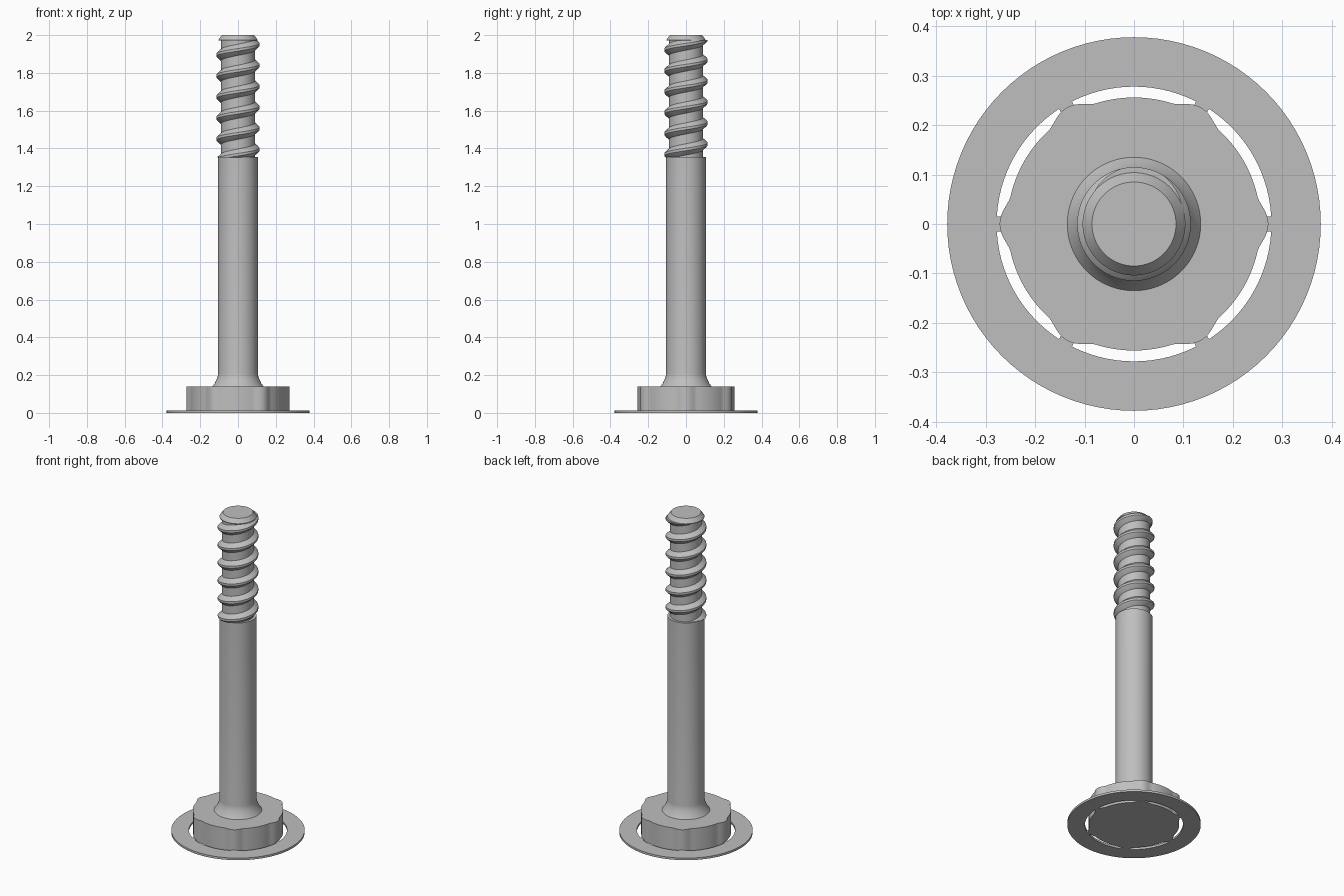
import bpy, bmesh
from math import cos, sin, pi, radians, tau

if "Cube" in bpy.data.objects:
    bpy.data.objects.remove(bpy.data.objects["Cube"], do_unlink=True)

SIDES = 96
HEAD_TOP, SHANK_TOP, THREAD_TOP = 0.14, 1.355, 1.975

grey = bpy.data.materials.new("plain_grey")
grey.use_nodes = True
grey.diffuse_color = (0.52, 0.52, 0.52, 1)
grey.node_tree.nodes["Principled BSDF"].inputs["Base Color"].default_value = (0.52, 0.52, 0.52, 1)


def finish(name, bm):
    """Turn a bmesh into a named object with sharp edges kept."""
    bmesh.ops.recalc_face_normals(bm, faces=bm.faces)
    mesh = bpy.data.meshes.new(name)
    bm.to_mesh(mesh)
    bm.free()
    mesh.materials.append(grey)
    obj = bpy.data.objects.new(name, mesh)
    bpy.context.collection.objects.link(obj)
    bpy.ops.object.select_all(action='DESELECT')
    obj.select_set(True)
    bpy.context.view_layer.objects.active = obj
    bpy.ops.object.shade_smooth_by_angle(angle=radians(30))
    return obj


def lathe(name, profile, ring=False):
    """Revolve (radius, z) points; ring closes the profile on itself."""
    bm = bmesh.new()
    loops = [[bm.verts.new((r * cos(tau * i / SIDES), r * sin(tau * i / SIDES), z))
              for i in range(SIDES)] for r, z in profile]
    pairs = list(zip(loops, loops[1:]))
    if ring:
        pairs.append((loops[-1], loops[0]))
    else:
        bm.faces.new(loops[0])
        bm.faces.new(loops[-1])
    for a, b in pairs:
        for i in range(SIDES):
            j = (i + 1) % SIDES
            bm.faces.new((a[i], a[j], b[j], b[i]))
    return finish(name, bm)


def prism(name, outline, height):
    """Extrude an (x, y) outline up from the ground."""
    bm = bmesh.new()
    face = bm.faces.new([bm.verts.new((x, y, 0)) for x, y in outline])
    top = bmesh.ops.extrude_face_region(bm, geom=[face])["geom"]
    bmesh.ops.translate(bm, vec=(0, 0, height),
                        verts=[v for v in top if isinstance(v, bmesh.types.BMVert)])
    return finish(name, bm)


def head_radius(angle):
    """Round head with six shallow grip lobes."""
    off = (angle + pi / 6) % (pi / 3) - pi / 6
    half = radians(12)
    bump = 0.5 + 0.5 * cos(pi * off / half) if abs(off) < half else 0
    return 0.256 + 0.016 * bump ** 0.7


# Lobed head
steps = [tau * i / 180 for i in range(180)]
prism("head", [(head_radius(a) * cos(a), head_radius(a) * sin(a)) for a in steps], HEAD_TOP)

# Thin brim around the head, joined by six small tabs
lathe("brim", [(0.278, 0), (0.378, 0), (0.378, 0.013), (0.278, 0.013)], ring=True)
for n in range(6):
    c, s = cos(n * pi / 3), sin(n * pi / 3)
    corners = [(0.262, -0.015), (0.28, -0.015), (0.28, 0.015), (0.262, 0.015)]
    prism(f"brim_tab_{n + 1}", [(x * c - y * s, x * s + y * c) for x, y in corners], 0.013)

# Shank with a flared foot
lathe("shank", [(0.135, HEAD_TOP - 0.01), (0.135, HEAD_TOP), (0.123, 0.157),
                (0.113, 0.178), (0.107, 0.195), (0.105, 0.21), (0.105, SHANK_TOP)])

# Screw thread: a profile swept along a helix, then cut flat at both ends
PITCH, FIRST_CREST, TURNS = 0.111, 1.395, 9
section = [(-0.5, 0.09), (-0.27, 0.09), (-0.14, 0.107), (-0.06, 0.115),
           (0.06, 0.115), (0.14, 0.107), (0.27, 0.09), (0.5, 0.09)]
bm = bmesh.new()
previous = None
for i in range(TURNS * SIDES + 1):
    a = tau * i / SIDES
    z = FIRST_CREST + PITCH * (i / SIDES - 2)
    row = [bm.verts.new((r * cos(a), r * sin(a), z + f * PITCH)) for f, r in section]
    if previous:
        for k in range(len(section) - 1):
            bm.faces.new((previous[k], row[k], row[k + 1], previous[k + 1]))
    previous = row
bmesh.ops.remove_doubles(bm, verts=bm.verts, dist=0.0001)
for level, up in ((SHANK_TOP - 0.003, -1), (THREAD_TOP, 1)):
    bmesh.ops.bisect_plane(bm, geom=bm.verts[:] + bm.edges[:] + bm.faces[:],
                           plane_co=(0, 0, level), plane_no=(0, 0, up), clear_outer=True)
bmesh.ops.holes_fill(bm, edges=[e for e in bm.edges if e.is_boundary], sides=0)
finish("thread", bm)

# Chamfered tip
lathe("tip", [(0.104, THREAD_TOP - 0.004), (0.104, THREAD_TOP), (0.085, 2.0)])
